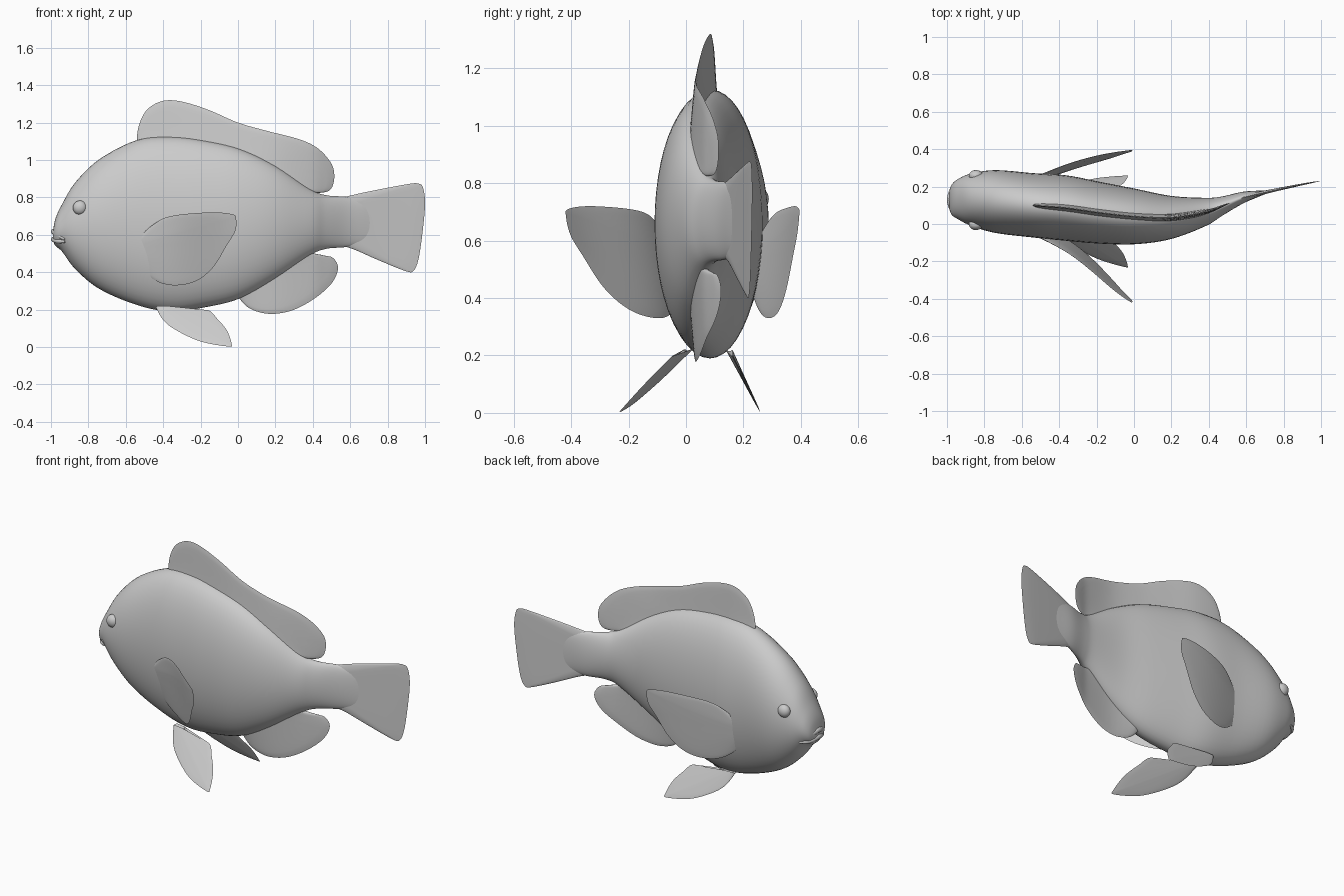
import bpy, bmesh, math
from mathutils import Vector

cube = bpy.data.objects.get("Cube")
if cube:
    bpy.data.objects.remove(cube)

grey = bpy.data.materials.new("plain_grey")
grey.use_nodes = True
grey.diffuse_color = (0.6, 0.6, 0.6, 1)
grey.node_tree.nodes["Principled BSDF"].inputs["Base Color"].default_value = (0.6, 0.6, 0.6, 1)


def smooth_path(points, steps):
    """Catmull-Rom samples through points of any dimension."""
    pts = [Vector(p) for p in points]
    last = len(pts) - 1
    out = []
    for i in range(last):
        a, b, c, d = pts[max(i - 1, 0)], pts[i], pts[i + 1], pts[min(i + 2, last)]
        for k in range(steps):
            t = k / steps
            out.append(b + (c - a) * (t / 2) + (a * 2 - b * 5 + c * 4 - d) * (t * t / 2)
                       + (b * 3 - a - c * 3 + d) * (t ** 3 / 2))
    return out + [pts[-1]]


def finish(obj):
    if not obj.data.materials:
        obj.data.materials.append(grey)
    bpy.ops.object.select_all(action='DESELECT')
    obj.select_set(True)
    bpy.context.view_layer.objects.active = obj
    bpy.ops.object.shade_smooth_by_angle(angle=math.radians(50))
    return obj


def add_mesh(name, bm):
    bmesh.ops.remove_doubles(bm, verts=bm.verts, dist=0.0004)
    bmesh.ops.recalc_face_normals(bm, faces=bm.faces)
    mesh = bpy.data.meshes.new(name)
    bm.to_mesh(mesh)
    bm.free()
    obj = bpy.data.objects.new(name, mesh)
    bpy.context.collection.objects.link(obj)
    return finish(obj)


def skin(bm, rows, closed=False):
    """Quads between neighbouring rows of vertices."""
    for r0, r1 in zip(rows, rows[1:]):
        n = len(r0)
        for j in range(n if closed else n - 1):
            k = (j + 1) % n
            bm.faces.new((r0[j], r0[k], r1[k], r1[j]))


# Body stations: x, top, bottom, centre y, half width
stations = smooth_path([
    (-.99, .62, .57, .13, .04), (-.975, .69, .54, .13, .08), (-.94, .765, .51, .133, .108),
    (-.87, .88, .417, .13, .14), (-.74, 1.005, .31, .12, .168), (-.54, 1.107, .225, .10, .172),
    (-.36, 1.125, .19, .085, .175), (-.18, 1.105, .212, .06, .165), (.01, 1.06, .26, .04, .148),
    (.2, .97, .365, .035, .115), (.385, .845, .49, .065, .075), (.47, .812, .525, .095, .052),
    (.58, .803, .535, .14, .032), (.68, .78, .555, .165, .014), (.74, .74, .59, .178, .003)], 5)

bm = bmesh.new()
rings = []
for x, top, bottom, cy, half in stations:
    ring = []
    for k in range(48):
        a = math.tau * k / 48
        z = (top + bottom) / 2 + (top - bottom) / 2 * math.sin(a)
        ring.append(bm.verts.new((x, cy + half * math.cos(a), z)))
    rings.append(ring)
skin(bm, rings, True)
bm.faces.new(rings[0])
bm.faces.new(rings[-1])
add_mesh("body", bm)

# Curved midline shared by the body and the upright fins
midline = [(s[0], s[3]) for s in stations if s[0] < .7] + [(.78, .187), (.9, .212), (1.01, .233)]


def mid_y(x, z=0):
    for (x0, y0), (x1, y1) in zip(midline, midline[1:]):
        if x <= x1:
            return y0 + (y1 - y0) * (x - x0) / (x1 - x0)
    return midline[-1][1]


def add_fin(name, outer, base, place, thick, rows=12):
    """Fin lofted from its base line to its rim; place(x, z) gives y."""
    rim = smooth_path(outer, 6)
    n = len(rim)
    root = smooth_path(base, 24)
    bm = bmesh.new()
    for side in (-1, 1):
        grid = []
        for r in range(rows + 1):
            s = r / rows
            row = []
            for j, p in enumerate(rim):
                f = j / (n - 1) * (len(root) - 1)
                i = min(int(f), len(root) - 2)
                q = root[i].lerp(root[i + 1], f - i).lerp(p, s)
                t = side * thick * (.65 * (1 - s) ** 1.5 + .35 * math.sqrt(1 - s ** 4))
                row.append(bm.verts.new((q.x, place(q.x, q.y) + t, q.y)))
            grid.append(row)
        skin(bm, grid)
    return add_mesh(name, bm)


# Upright fins
add_fin("dorsal_fin",
        [(-.54, 1.08), (-.54, 1.13), (-.525, 1.2), (-.49, 1.265), (-.43, 1.307), (-.36, 1.32),
         (-.27, 1.305), (-.15, 1.265), (0, 1.2), (.15, 1.157), (.33, 1.11), (.43, 1.06),
         (.5, .98), (.515, .91), (.5, .85), (.46, .827), (.38, .825)],
        [(-.52, 1.07), (-.3, 1.09), (0, 1.03), (.2, .94), (.36, .83)], mid_y, .02)
add_fin("anal_fin",
        [(-.01, .28), (.05, .215), (.12, .185), (.2, .178), (.3, .2), (.41, .26),
         (.5, .34), (.535, .42), (.51, .475), (.46, .49), (.38, .505)],
        [(.01, .29), (.2, .4), (.37, .51)], mid_y, .02)
add_fin("tail_fin",
        [(.54, .795), (.68, .828), (.9, .87), (.965, .874), (.99, .85), (1, .76), (.985, .6),
         (.965, .47), (.94, .41), (.9, .405), (.75, .465), (.62, .522), (.54, .545)],
        [(.54, .77), (.54, .67), (.54, .57)], mid_y, .014)


# Paired fins spread away from the body
def right_pectoral(x, z):
    return -.06 - .6 * (x + .53) - .19 * (z - .6) + .03 * math.sin(9 * (x + .53))


def left_pectoral(x, z):
    return .245 + .27 * (x + .53) + .1 * (z - .6) + .02 * math.sin(6 * (x + .53))


def right_pelvic(x, z):
    return -.01 - .85 * (.2 - z) - .15 * (x + .4)


def left_pelvic(x, z):
    return .16 + .5 * (.2 - z)


pectoral_rim = [(-.54, .575), (-.46, .65), (-.36, .7), (-.15, .72), (-.03, .71), (-.01, .685),
                (-.015, .62), (-.06, .545), (-.13, .43), (-.22, .355), (-.33, .33),
                (-.43, .35), (-.52, .42), (-.535, .48)]
pelvic_rim = [(-.44, .215), (-.4, .145), (-.33, .09), (-.2, .03), (-.05, .003), (-.035, .02),
              (-.06, .09), (-.11, .15), (-.16, .197), (-.25, .19), (-.36, .215)]
for side, pectoral, pelvic in (("right", right_pectoral, right_pelvic),
                               ("left", left_pectoral, left_pelvic)):
    add_fin(side + "_pectoral_fin", pectoral_rim, [(-.53, .57), (-.53, .49)], pectoral, .012)
    add_fin(side + "_pelvic_fin", pelvic_rim, [(-.43, .22), (-.37, .22)], pelvic, .012)

# Eyes
for name, y in (("right_eye", -.002), ("left_eye", .258)):
    bpy.ops.mesh.primitive_uv_sphere_add(segments=32, ring_count=16, radius=.038,
                                         location=(-.845, y, .745))
    eye = bpy.context.object
    eye.name = name
    eye.scale.y = .8
    finish(eye)

# Lips wrap around the snout and droop at the corners
for name, corner, cheek, front in (("upper_lip", .576, .6, .618), ("lower_lip", .564, .566, .576)):
    half = [(-.925, .1, corner), (-.965, .065, cheek)]
    path = [(x, .13 - d, z) for x, d, z in half] + [(-.985, .13, front)]
    path += [(x, .13 + d, z) for x, d, z in reversed(half)]
    pts = smooth_path(path, 6)
    curve = bpy.data.curves.new(name, 'CURVE')
    curve.dimensions = '3D'
    curve.bevel_depth = .015
    curve.bevel_resolution = 4
    curve.use_fill_caps = True
    spline = curve.splines.new('POLY')
    spline.points.add(len(pts) - 1)
    for i, p in enumerate(pts):
        spline.points[i].co = (*p, 1)
        spline.points[i].radius = .4 + .6 * math.sin(math.pi * i / (len(pts) - 1))
    lip = bpy.data.objects.new(name, curve)
    bpy.context.collection.objects.link(lip)
    bpy.ops.object.select_all(action='DESELECT')
    lip.select_set(True)
    bpy.context.view_layer.objects.active = lip
    bpy.ops.object.convert(target='MESH')
    finish(bpy.context.object)
